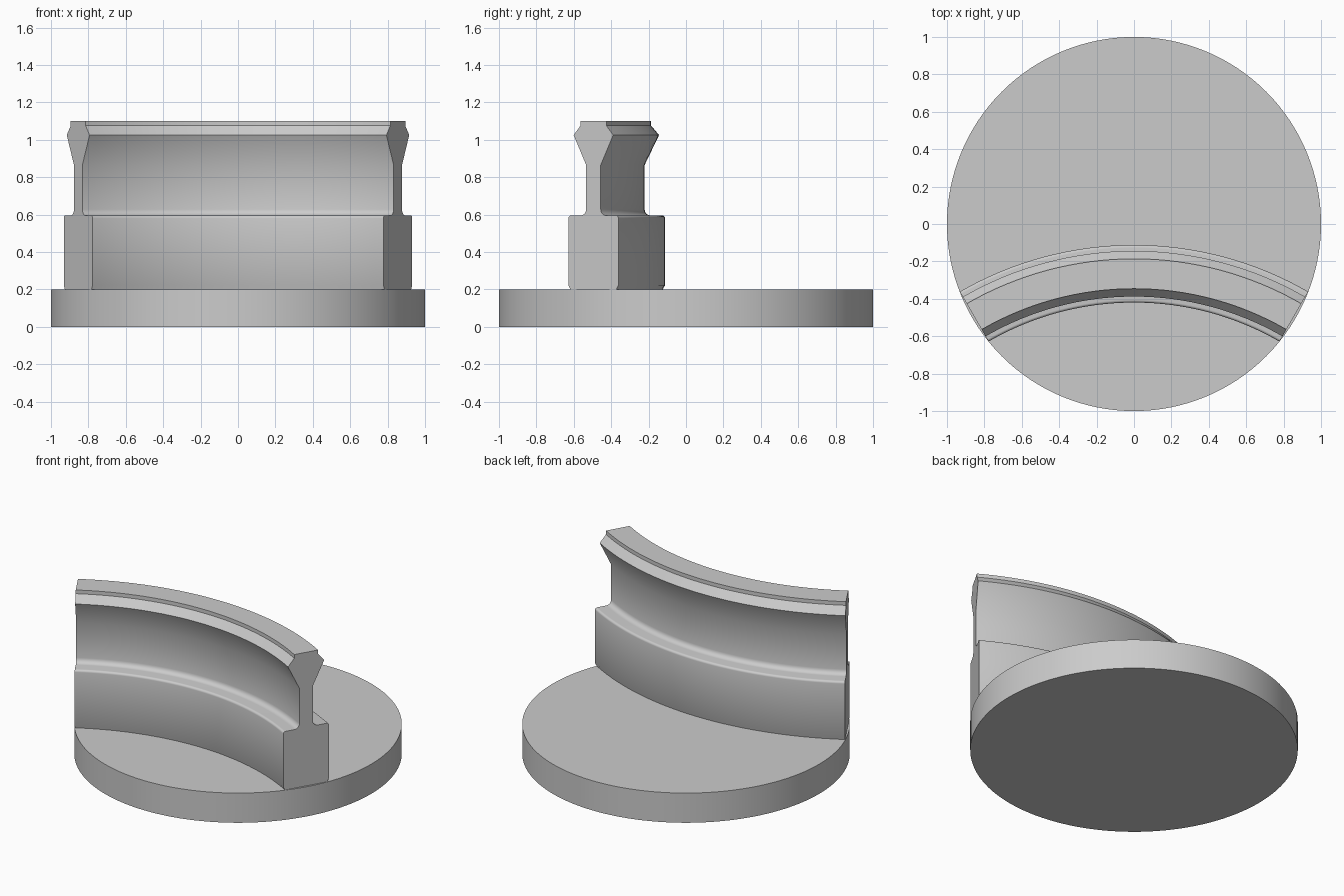
import bpy, bmesh
from math import sin, cos, pi, radians

if "Cube" in bpy.data.objects:
    bpy.data.objects.remove(bpy.data.objects["Cube"])


def finish(bm, name, angle=30):
    bmesh.ops.recalc_face_normals(bm, faces=bm.faces[:])
    mesh = bpy.data.meshes.new(name)
    bm.to_mesh(mesh)
    bm.free()
    ob = bpy.data.objects.new(name, mesh)
    bpy.context.collection.objects.link(ob)
    bpy.context.view_layer.objects.active = ob
    ob.select_set(True)
    bpy.ops.object.shade_smooth_by_angle(angle=radians(angle))
    ob.select_set(False)
    return ob


# round base plate
bm = bmesh.new()
bmesh.ops.create_cone(bm, cap_ends=True, segments=128, radius1=1, radius2=1, depth=0.2)
bmesh.ops.translate(bm, verts=bm.verts[:], vec=(0, 0, 0.1))
finish(bm, "base_plate")


def arc(cx, cz, r, a0, a1, n=5):
    return [(cx + r * cos(radians(a0 + (a1 - a0) * i / n)),
             cz + r * sin(radians(a0 + (a1 - a0) * i / n))) for i in range(n + 1)]


# half of the rail cross-section: (half width, height), mirrored about its middle
half = [(0.142, 0.19), (0.142, 0.2), (0.154, 0.222)]
half += arc(0.139, 0.58, 0.015, 0, 90)        # rounded foot shoulder
half += arc(0.078, 0.628, 0.033, 270, 180)    # fillet into the web
half += [(0.045, 0.865), (0.122, 1.025), (0.08, 1.075), (0.08, 1.1)]
profile = half + [(-w, z) for w, z in reversed(half)]

# curved rail: section swept through 60 degrees around a centre in front of the plate
MID_R, CENTRE_Y, STEPS = 1.709, -1.975, 32
bm = bmesh.new()
rings = []
for i in range(STEPS + 1):
    a = radians(-30 + 60 * i / STEPS)
    rings.append([bm.verts.new(((MID_R + w) * sin(a), CENTRE_Y + (MID_R + w) * cos(a), z))
                  for w, z in profile])
n = len(profile)
for r0, r1 in zip(rings, rings[1:]):
    for j in range(n):
        k = (j + 1) % n
        bm.faces.new((r0[j], r0[k], r1[k], r1[j]))
bm.faces.new(rings[0])
bm.faces.new(rings[-1])
finish(bm, "curved_rail")
